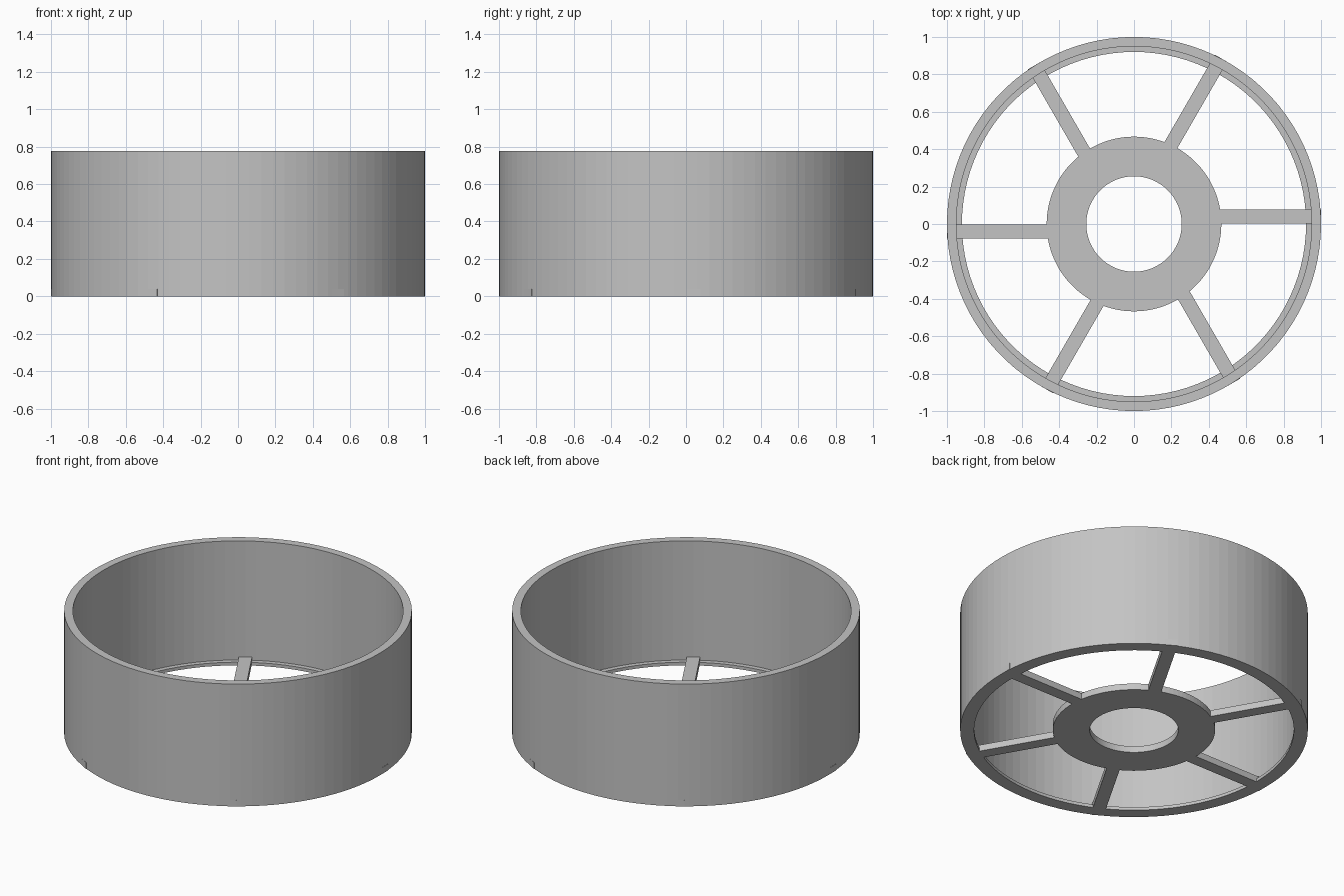
import bpy
import math
from mathutils import Matrix, Vector

if "Cube" in bpy.data.objects:
    bpy.data.objects.remove(bpy.data.objects["Cube"], do_unlink=True)

SEGMENTS = 100
PLATE = 0.04          # thickness of hub and spokes
SPOKES = 6

grey = bpy.data.materials.new("light_grey")
grey.use_nodes = True
grey.diffuse_color = (0.55, 0.55, 0.55, 1)
grey.node_tree.nodes["Principled BSDF"].inputs["Base Color"].default_value = grey.diffuse_color


def make_object(name, verts, faces):
    mesh = bpy.data.meshes.new(name)
    mesh.from_pydata(verts, [], faces)
    mesh.materials.append(grey)
    obj = bpy.data.objects.new(name, mesh)
    bpy.context.collection.objects.link(obj)
    return obj


def lathe(name, profile):
    """Turn a closed (radius, height) profile, listed counterclockwise, around z."""
    n = len(profile)
    verts, faces = [], []
    for i in range(SEGMENTS):
        a = math.tau * i / SEGMENTS
        verts += [(r * math.cos(a), r * math.sin(a), z) for r, z in profile]
        j = (i + 1) % SEGMENTS
        for k in range(n):
            m = (k + 1) % n
            faces.append((i * n + k, j * n + k, j * n + m, i * n + m))
    return make_object(name, verts, faces)


def box(name, low, high, turn):
    """Box between two corners, rotated about z."""
    spin = Matrix.Rotation(turn, 4, "Z")
    verts = [spin @ Vector((x, y, z))
             for z in (low[2], high[2])
             for y in (low[1], high[1])
             for x in (low[0], high[0])]
    faces = [(0, 2, 3, 1), (4, 5, 7, 6), (0, 1, 5, 4),
             (1, 3, 7, 5), (3, 2, 6, 7), (2, 0, 4, 6)]
    return make_object(name, verts, faces)


# Tall outer wall with a thin inner lip at the bottom
lathe("outer_wall", [(0.92, 0), (1, 0), (1, 0.776), (0.95, 0.776), (0.95, 0.02), (0.92, 0.02)])

# Flat hub with a round hole
lathe("hub", [(0.255, 0), (0.467, 0), (0.467, PLATE), (0.255, PLATE)])

# Spokes, each set to one side of its radius
for i in range(SPOKES):
    box(f"spoke_{i + 1}", (0.43, 0.002, 0), (1, 0.078, PLATE), math.tau * i / SPOKES)
